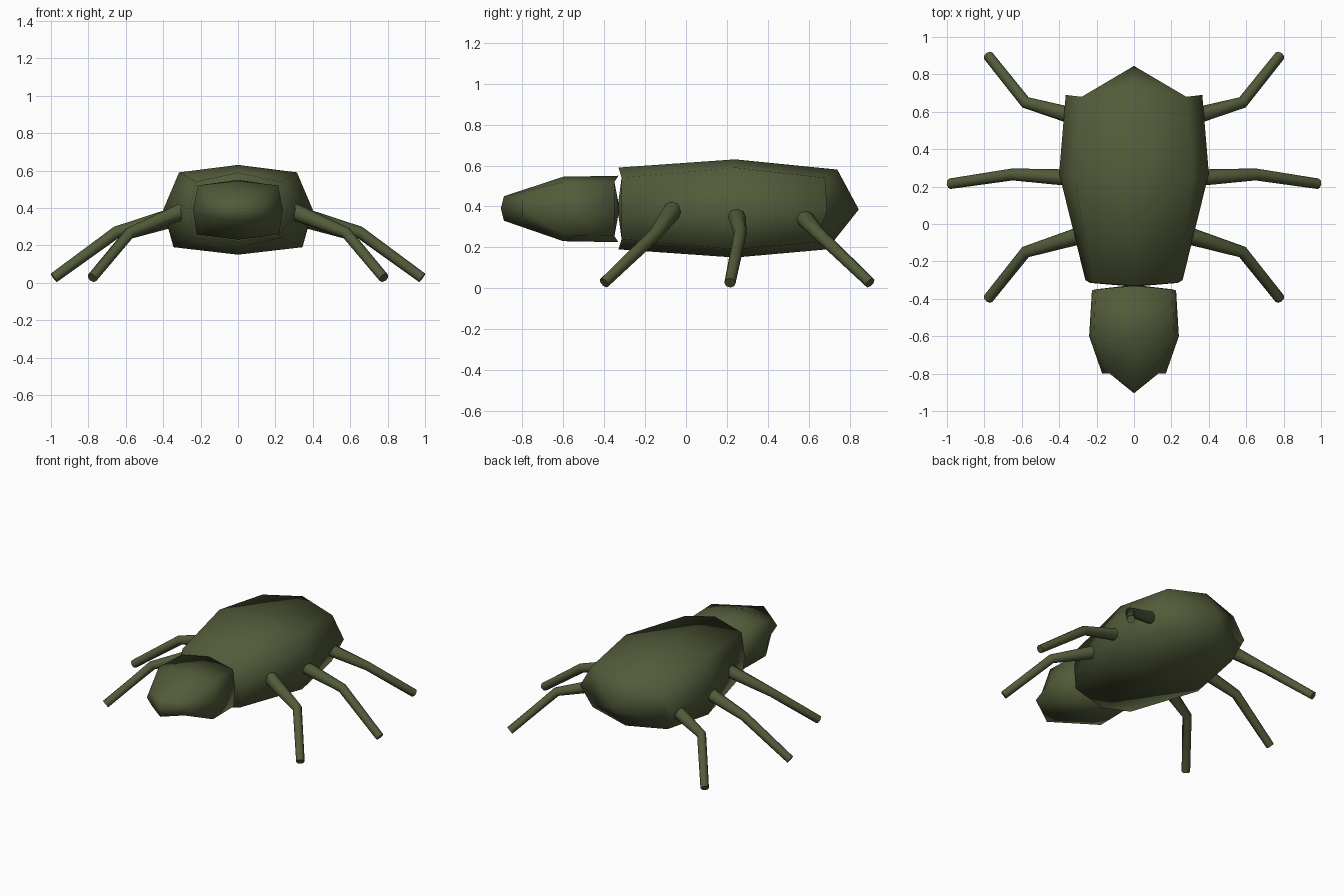
import bpy, bmesh, math
from mathutils import Vector

cube = bpy.data.objects.get("Cube")
if cube:
    bpy.data.objects.remove(cube, do_unlink=True)

# Single olive shell colour
olive = bpy.data.materials.new("dark_olive")
olive.use_nodes = True
colour = (0.085, 0.105, 0.042, 1)
olive.diffuse_color = colour
shader = olive.node_tree.nodes["Principled BSDF"]
shader.inputs["Base Color"].default_value = colour
shader.inputs["Roughness"].default_value = 0.8


def loft(name, rings, caps, sharp_angle=None):
    """Bridge rings of equal size; close each end with a fan to its cap point."""
    bm = bmesh.new()
    loops = [[bm.verts.new(p) for p in ring] for ring in rings]
    n = len(loops[0])
    for a, b in zip(loops, loops[1:]):
        for i in range(n):
            j = (i + 1) % n
            bm.faces.new((a[i], a[j], b[j], b[i]))
    for loop, cap in ((loops[0], caps[0]), (loops[-1], caps[1])):
        tip = bm.verts.new(cap)
        # pair the fan into quads around the tip
        for i in range(1, n, 2):
            bm.faces.new((loop[i], loop[(i + 1) % n], loop[(i + 2) % n], tip))
    bmesh.ops.recalc_face_normals(bm, faces=bm.faces)
    for face in bm.faces:
        face.smooth = True
    mesh = bpy.data.meshes.new(name)
    bm.to_mesh(mesh)
    bm.free()
    mesh.materials.append(olive)
    if sharp_angle:
        mesh.set_sharp_from_angle(angle=sharp_angle)
    obj = bpy.data.objects.new(name, mesh)
    bpy.context.collection.objects.link(obj)
    return obj


def shell_ring(top, upper, side, lower, bottom):
    """Eight-point ring: top and bottom are (y, z), the others (x, y, z), mirrored."""
    half = [upper, side, lower]
    mirrored = [(-x, y, z) for x, y, z in reversed(half)]
    return [(0, *top), *half, (0, *bottom), *mirrored]


# Body: front, middle and rear rings
loft("body", [
    shell_ring((-.33, .59), (.225, -.315, .54), (.26, -.30, .39), (.235, -.315, .24), (-.33, .19)),
    shell_ring((.24, .63), (.315, .24, .59), (.40, .27, .39), (.345, .24, .19), (.24, .15)),
    shell_ring((.74, .58), (.28, .68, .54), (.365, .69, .385), (.30, .64, .225), (.69, .19)),
], [(0, -.335, .39), (0, .845, .385)])

# Head: snout, cheek and neck rings
loft("head", [
    shell_ring((-.89, .45), (.13, -.80, .435), (.17, -.80, .39), (.13, -.80, .34), (-.89, .33)),
    shell_ring((-.60, .545), (.215, -.60, .52), (.24, -.60, .39), (.22, -.60, .26), (-.60, .23)),
    shell_ring((-.33, .55), (.205, -.35, .52), (.225, -.355, .39), (.21, -.35, .255), (-.33, .225)),
], [(0, -.905, .39), (0, -.325, .39)])


def leg(name, path, radii, side, sides=8):
    """Bent tapering tube through hip, knee and foot."""
    pts = [Vector((x * side, y, z)) for x, y, z in path]
    upper = (pts[1] - pts[0]).normalized()
    lower = (pts[2] - pts[1]).normalized()
    rings = []
    for p, axis, r in zip(pts, (upper, (upper + lower).normalized(), lower), radii):
        u = axis.cross(Vector((0, 0, 1))).normalized()
        v = u.cross(axis)
        rings.append([p + r * (u * math.cos(t) + v * math.sin(t))
                      for t in (math.tau * i / sides for i in range(sides))])
    loft(name, rings, (pts[0], pts[2]), math.radians(60))


# Three legs on each side
LEGS = {
    "front": [(.30, -.065, .38), (.58, -.15, .265), (.78, -.40, .026)],
    "middle": [(.30, .245, .37), (.65, .265, .27), (.985, .215, .026)],
    "rear": [(.30, .57, .355), (.58, .65, .265), (.78, .90, .026)],
}
for place, path in LEGS.items():
    for label, side in (("left", 1), ("right", -1)):
        leg(f"{place}_{label}_leg", path, (.046, .032, .028), side)
